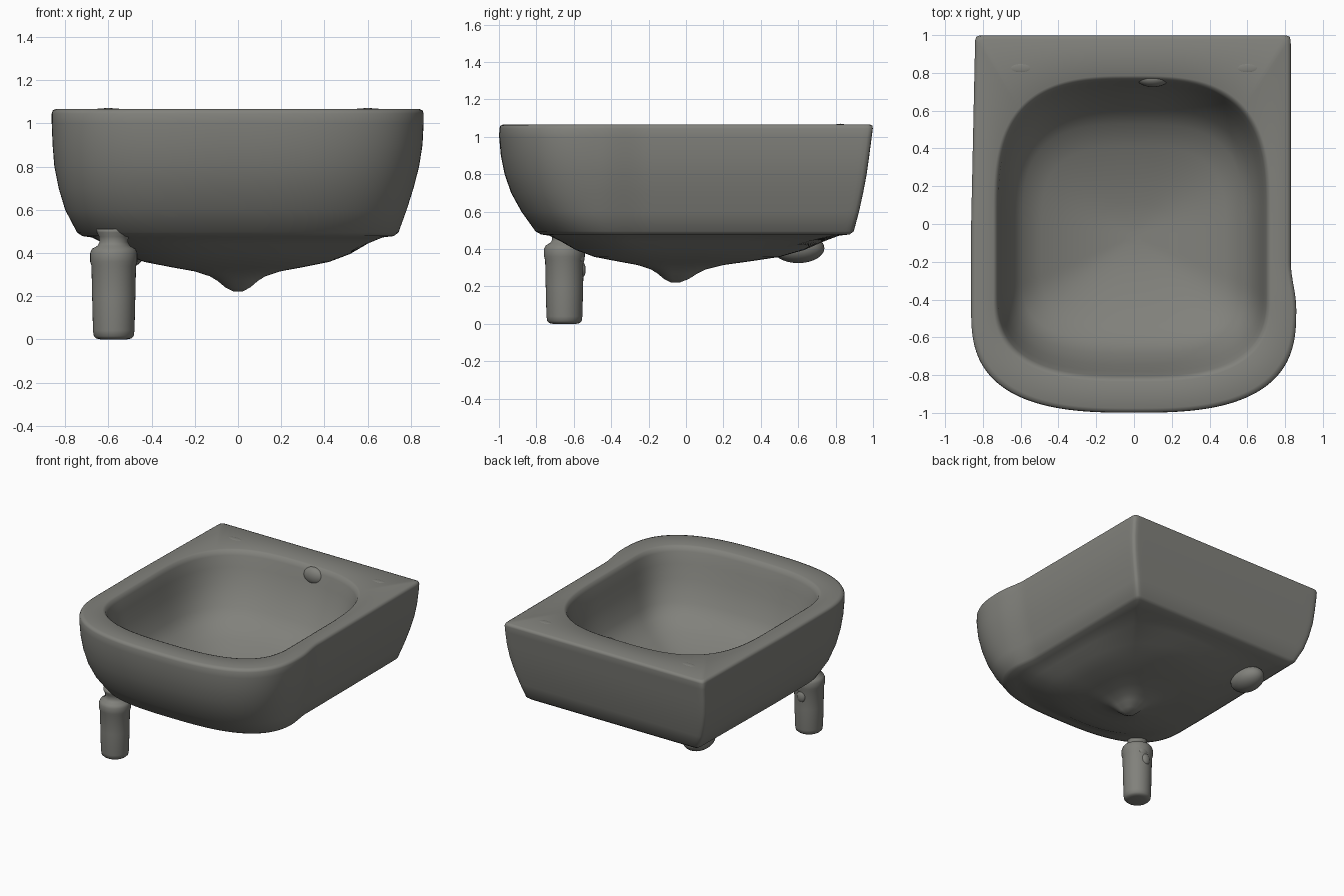
import bpy, bmesh, math
from mathutils import Vector

cube = bpy.data.objects.get("Cube")
if cube:
    bpy.data.objects.remove(cube)

# One glazed grey for everything
glaze = bpy.data.materials.new("grey_ceramic")
glaze.use_nodes = True
glaze.diffuse_color = (0.22, 0.22, 0.2, 1)
glaze.node_tree.nodes["Principled BSDF"].inputs["Base Color"].default_value = (0.22, 0.22, 0.2, 1)

SIDE_STEPS = 80
CENTRE = Vector((0, -0.06))


def finish(name, bm):
    """Turn a bmesh into a smooth object."""
    bmesh.ops.recalc_face_normals(bm, faces=bm.faces[:])
    mesh = bpy.data.meshes.new(name)
    bm.to_mesh(mesh)
    bm.free()
    mesh.materials.append(glaze)
    mesh.shade_smooth()
    obj = bpy.data.objects.new(name, mesh)
    bpy.context.collection.objects.link(obj)
    return obj


def inside(x, y, row, front, back):
    """Is the point inside a plan outline with a rounded front and back?"""
    right, left, y_front, y_back = row
    u = abs(x) / (left if x > 0 else right)
    if u >= 1:
        return False
    v, n = 0, 2
    if y < y_front + front[0]:
        v, n = (y_front + front[0] - y) / front[0], front[1]
    elif y > y_back - back[0]:
        v, n = (y - y_back + back[0]) / back[0], back[1]
    return v < 1 and u ** n + v ** n < 1


def outline(row, front, back):
    """Cast rays from the centre to the bounding box and stop at the outline."""
    right, left, y_front, y_back = row
    box = [Vector(c) for c in ((left, y_front), (left, y_back), (-right, y_back), (-right, y_front))]
    points = []
    for i, corner in enumerate(box):
        for k in range(SIDE_STEPS):
            target = corner.lerp(box[(i + 1) % 4], k / SIDE_STEPS)
            low, high = 0, 1
            for _ in range(18):
                mid = (low + high) / 2
                p = CENTRE.lerp(target, mid)
                if inside(p.x, p.y, row, front, back):
                    low = mid
                else:
                    high = mid
            points.append(CENTRE.lerp(target, low))
    return points


def swell(p):
    """Bulge the left front shoulder and taper the right side to the back."""
    t = min(max((-0.2 - p.y) / 0.25, 0), 1)
    k = 0.035 * t * t * (3 - 2 * t) if p.x > 0 else -0.025 * max(p.y, 0)
    return Vector((p.x * (1 + k), p.y))


def skin(bm, loops):
    """Bridge matching vertex loops and close both ends."""
    for a, b in zip(loops, loops[1:]):
        for i in range(len(a)):
            j = (i + 1) % len(a)
            bm.faces.new((a[i], a[j], b[j], b[i]))
    for end in (loops[0], loops[-1]):
        bm.faces.new(end)


# Basin: underside, outer wall, rim and bowl in one continuous loft
# Rows: height, right width, left width, front, back
outer = [
    (0.478, 0.72, 0.70, -0.775, 0.875),
    (0.495, 0.745, 0.72, -0.805, 0.897),
    (0.6, 0.80, 0.755, -0.88, 0.925),
    (0.7, 0.83, 0.785, -0.935, 0.947),
    (0.8, 0.85, 0.81, -0.97, 0.966),
    (0.9, 0.858, 0.825, -0.99, 0.98),
    (1.0, 0.862, 0.83, -0.999, 0.993),
    (1.045, 0.862, 0.83, -0.998, 0.999),
    (1.06, 0.857, 0.825, -0.992, 0.996),
    (1.067, 0.84, 0.81, -0.975, 0.98),
]
inner = [
    (1.067, 0.745, 0.725, -0.835, 0.785),
    (1.06, 0.73, 0.71, -0.82, 0.772),
    (1.03, 0.718, 0.70, -0.805, 0.757),
    (0.95, 0.705, 0.685, -0.78, 0.735),
    (0.85, 0.685, 0.668, -0.745, 0.69),
    (0.7, 0.645, 0.63, -0.685, 0.61),
    (0.62, 0.59, 0.58, -0.62, 0.53),
    (0.56, 0.49, 0.485, -0.52, 0.41),
    (0.51, 0.36, 0.36, -0.39, 0.26),
    (0.465, 0.2, 0.2, -0.24, 0.11),
    (0.45, 0.05, 0.05, -0.11, -0.01),
]
underside = [(0.03, 0.222), (0.08, 0.24), (0.13, 0.27), (0.18, 0.292), (0.28, 0.315),
             (0.42, 0.333), (0.6, 0.358), (0.74, 0.395), (0.85, 0.44), (0.94, 0.472)]

walls = []
for z, *row in outer:
    front_depth = 0.45 + 0.1 * min((z - 0.478) / 0.3, 1)
    walls.append(([swell(p) for p in outline(row, (front_depth, 2.8), (0.6, 70))], z))
square = walls[0][0]
rounded = outline(outer[0][1:], (0.65, 2.4), (0.85, 2.6))
rings = []
for f, z in underside:
    blend = min(max((f - 0.72) / 0.26, 0), 1)
    rings.append(([CENTRE + (r.lerp(s, blend) - CENTRE) * f for r, s in zip(rounded, square)], z))
rings += walls
for z, *row in inner:
    depth = row[3] - row[2]
    rings.append((outline(row, (depth * 0.28, 2.8), (depth * 0.46, 3)), z))
bm = bmesh.new()
skin(bm, [[bm.verts.new((p.x, p.y, z)) for p in pts] for pts, z in rings])
finish("basin", bm)


def turned(name, profile, x, y, steps=40):
    """Lathe a radius and height profile about a vertical axis."""
    bm = bmesh.new()
    skin(bm, [[bm.verts.new((x + r * math.cos(math.tau * i / steps),
                             y + r * math.sin(math.tau * i / steps), z))
               for i in range(steps)] for r, z in profile])
    return finish(name, bm)


def blob(name, location, size):
    bm = bmesh.new()
    bmesh.ops.create_uvsphere(bm, u_segments=24, v_segments=14, radius=1)
    bmesh.ops.scale(bm, vec=size, verts=bm.verts[:])
    bmesh.ops.translate(bm, vec=location, verts=bm.verts[:])
    return finish(name, bm)


# Drain pipe under the front corner, with a narrow neck
turned("drain_pipe", [(0.06, 0.0), (0.08, 0.004), (0.092, 0.015), (0.096, 0.04), (0.1, 0.2),
                      (0.103, 0.34), (0.109, 0.36), (0.109, 0.4), (0.1, 0.42), (0.075, 0.433),
                      (0.066, 0.45), (0.068, 0.475), (0.078, 0.495), (0.08, 0.51)], -0.575, -0.65)
blob("pipe_knob", (-0.575, -0.56, 0.29), (0.035, 0.024, 0.045))
blob("pipe_collar_knob", (-0.56, -0.565, 0.35), (0.04, 0.022, 0.035))

# Bracket lump under the back, tap marks on the rim and the overflow
blob("bracket_lump", (-0.53, 0.6, 0.405), (0.1, 0.14, 0.08))
for side, x in (("left", 0.6), ("right", -0.6)):
    blob(side + "_tap_mark", (x, 0.825, 1.064), (0.06, 0.025, 0.006))
blob("overflow", (0.1, 0.77, 0.995), (0.085, 0.045, 0.065))
